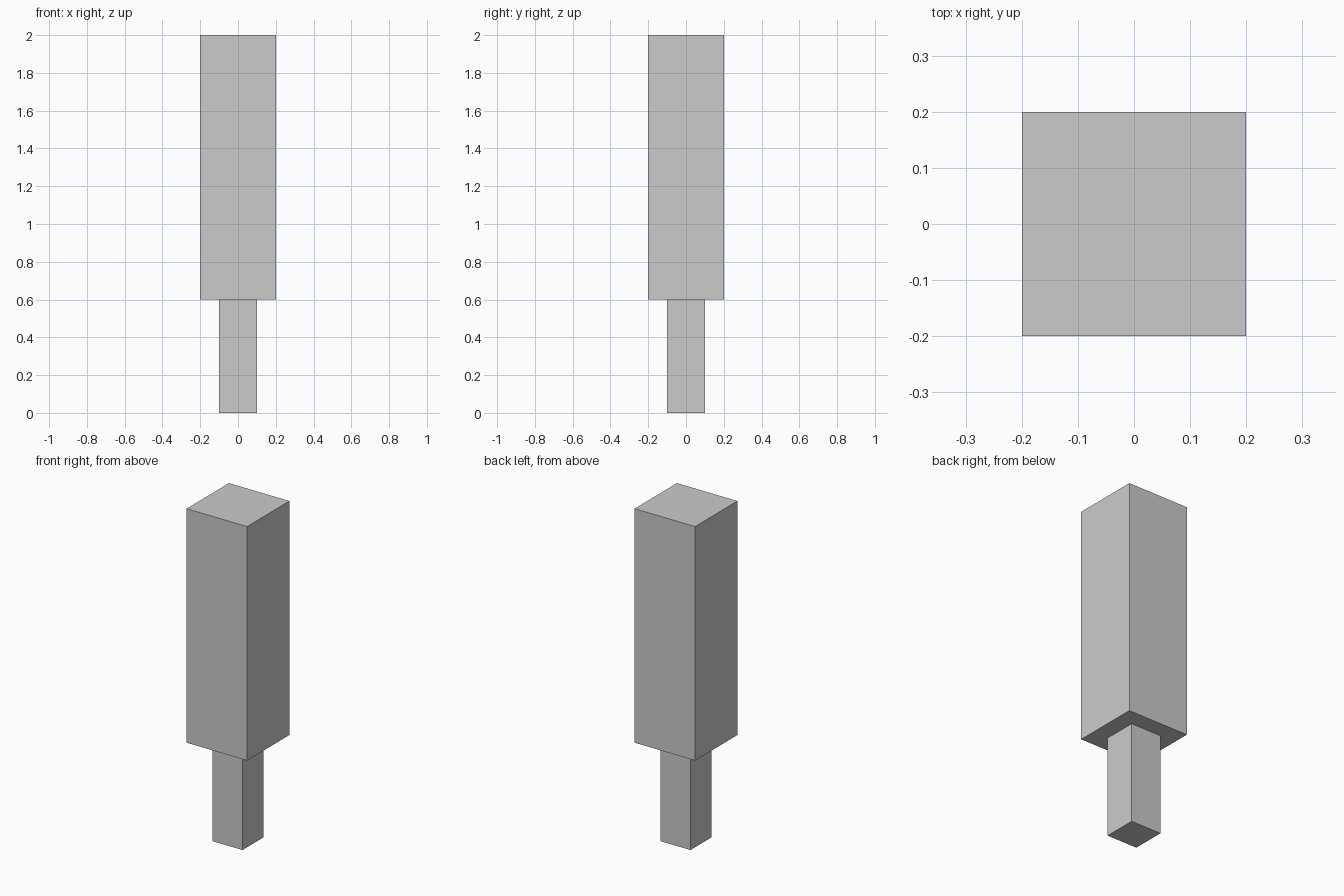
import bpy

if "Cube" in bpy.data.objects:
    bpy.data.objects.remove(bpy.data.objects["Cube"])


def box(name, width, z0, z1):
    """Square post of the given width between two heights."""
    bpy.ops.mesh.primitive_cube_add(size=1, location=(0, 0, (z0 + z1) / 2))
    obj = bpy.context.object
    obj.name = name
    obj.scale = (width, width, z1 - z0)
    bpy.ops.object.transform_apply(location=False, rotation=False, scale=True)
    return obj


# Narrow lower post
box("lower_post", 0.2, 0.0, 0.6)

# Wide upper block
box("upper_block", 0.4, 0.6, 2.0)
